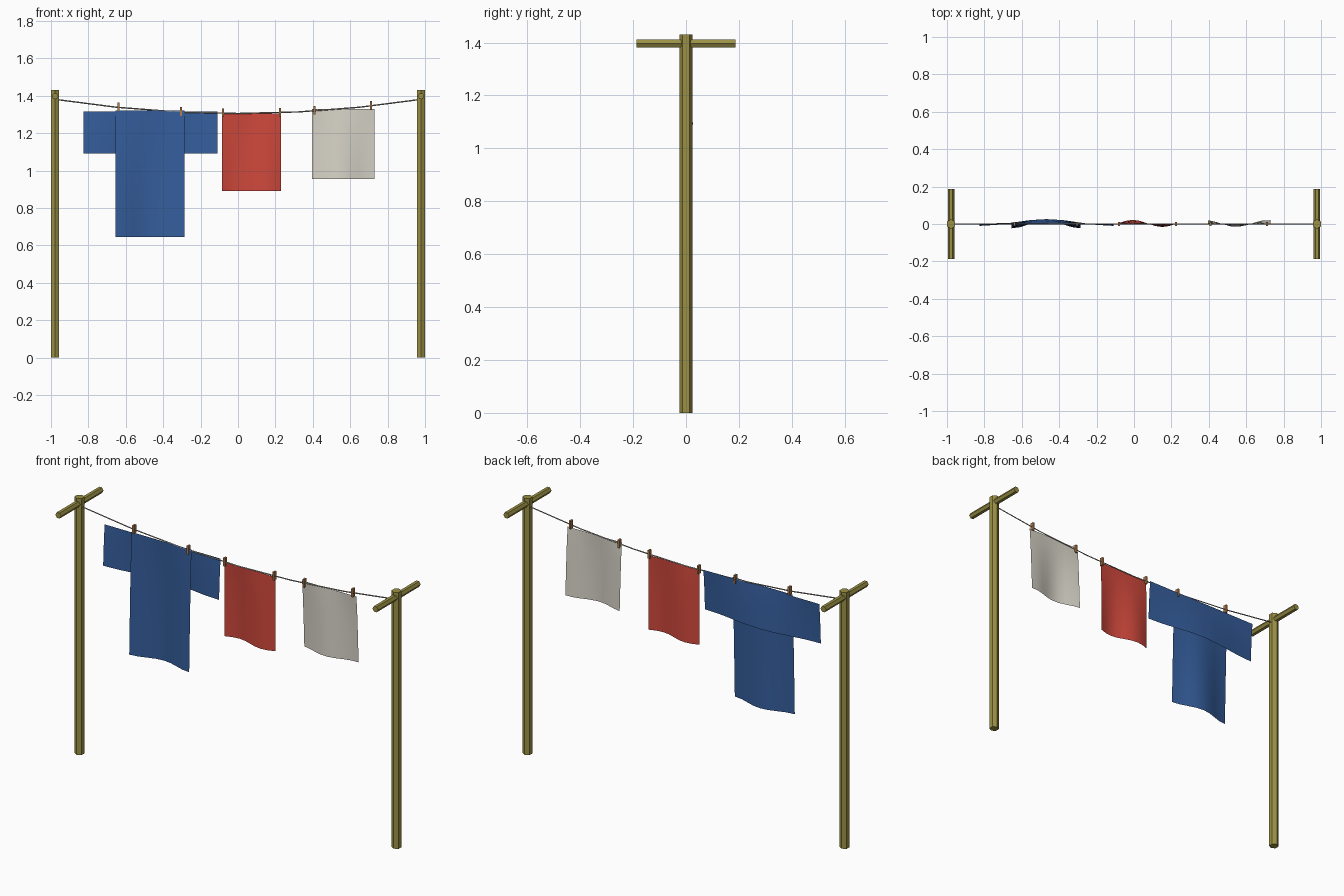
import bpy, bmesh, math
from mathutils import Matrix

if "Cube" in bpy.data.objects:
    bpy.data.objects.remove(bpy.data.objects["Cube"])


def material(name, rgb):
    m = bpy.data.materials.new(name)
    m.diffuse_color = (*rgb, 1)
    m.use_nodes = True
    m.node_tree.nodes["Principled BSDF"].inputs["Base Color"].default_value = m.diffuse_color
    return m


WOOD = material("olive_wood", (0.33, 0.28, 0.06))
CORD = material("grey_cord", (0.36, 0.34, 0.30))
PIN = material("pin_wood", (0.45, 0.20, 0.07))
BLUE = material("blue_cloth", (0.035, 0.11, 0.33))
RED = material("red_cloth", (0.62, 0.065, 0.045))
CREAM = material("cream_cloth", (0.69, 0.66, 0.58))


def finish(name, bm, mat, smooth=False):
    mesh = bpy.data.meshes.new(name)
    bm.to_mesh(mesh)
    bm.free()
    for p in mesh.polygons:
        p.use_smooth = smooth
    mesh.materials.append(mat)
    obj = bpy.data.objects.new(name, mesh)
    bpy.context.collection.objects.link(obj)
    return obj


def hex_bar(name, loc, radius, length, rotation):
    bm = bmesh.new()
    bmesh.ops.create_cone(bm, cap_ends=True, segments=6, radius1=radius,
                          radius2=radius, depth=length,
                          matrix=Matrix.Translation(loc) @ rotation)
    return finish(name, bm, WOOD)


def line_z(x):
    return 1.305 + 0.075 * (x / 0.975) ** 2


def cloth(name, x0, x1, z0, z1, mat, wave, y=0.0, cols=8, rows=6):
    # Sheet that hangs straight at the top and ripples more towards the hem
    bm = bmesh.new()
    grid = []
    for j in range(rows + 1):
        v = j / rows
        grid.append([bm.verts.new((x0 + (x1 - x0) * i / cols,
                                   y + wave(i / cols) * v ** 0.7,
                                   z1 + (z0 - z1) * v))
                     for i in range(cols + 1)])
    for j in range(rows):
        for i in range(cols):
            bm.faces.new((grid[j][i], grid[j + 1][i],
                          grid[j + 1][i + 1], grid[j][i + 1]))
    return finish(name, bm, mat, smooth=True)


# Posts with crossbars
for side, s in (("left", -1), ("right", 1)):
    post_turn = Matrix.Rotation(math.pi / 2, 4, 'Z')
    x = s * 0.978
    post = hex_bar(side + "_post", (x, 0, 0.715), 0.0255, 1.43, Matrix())
    # one post corner must face the front
    if max(v.co.y for v in post.data.vertices) < 0.025:
        post.data.transform(Matrix.Translation((x, 0, 0)) @ post_turn
                            @ Matrix.Translation((-x, 0, 0)))
    bar = hex_bar(side + "_crossbar", (0, 0, 0), 0.0175, 0.374,
                  Matrix.Rotation(math.pi / 2, 4, 'X'))
    # crossbar corners point sideways
    if max(v.co.x for v in bar.data.vertices) < 0.017:
        bar.data.transform(Matrix.Rotation(math.pi / 2, 4, 'Y'))
    bar.data.transform(Matrix.Translation((x, 0, 1.397)))

# Sagging line
curve = bpy.data.curves.new("washing_line", 'CURVE')
curve.dimensions = '3D'
curve.bevel_depth = 0.0035
curve.bevel_resolution = 0
spline = curve.splines.new('POLY')
spline.points.add(6)
for i, p in enumerate(spline.points):
    x = -0.975 + 0.325 * i
    p.co = (x, 0, line_z(x), 1)
curve.materials.append(CORD)
bpy.context.collection.objects.link(bpy.data.objects.new("washing_line", curve))

# Clothes
tau = 2 * math.pi
cloth("shirt_body", -0.655, -0.285, 0.645, 1.32, BLUE,
      lambda u: -0.021 * math.cos(tau * u), y=-0.002)
cloth("shirt_sleeves", -0.825, -0.11, 1.09, 1.315, BLUE,
      lambda u: 0.004 - 0.018 * math.cos(tau * u), y=0.004, rows=4)
cloth("red_towel", -0.085, 0.23, 0.89, 1.305, RED,
      lambda u: 0.003 + 0.019 * math.sin(tau * u))
cloth("cream_towel", 0.395, 0.73, 0.955, 1.33, CREAM,
      lambda u: 0.003 + 0.018 * math.cos(tau * u + 0.3))

# Clothes pins
for i, x in enumerate((-0.64, -0.305, -0.08, 0.225, 0.41, 0.71)):
    bm = bmesh.new()
    bmesh.ops.create_cube(bm, size=1, matrix=Matrix.Translation((x, 0, line_z(x) + 0.003))
                          @ Matrix.Diagonal((0.011, 0.02, 0.046, 1)))
    finish("clothes_pin_%d" % (i + 1), bm, PIN)
